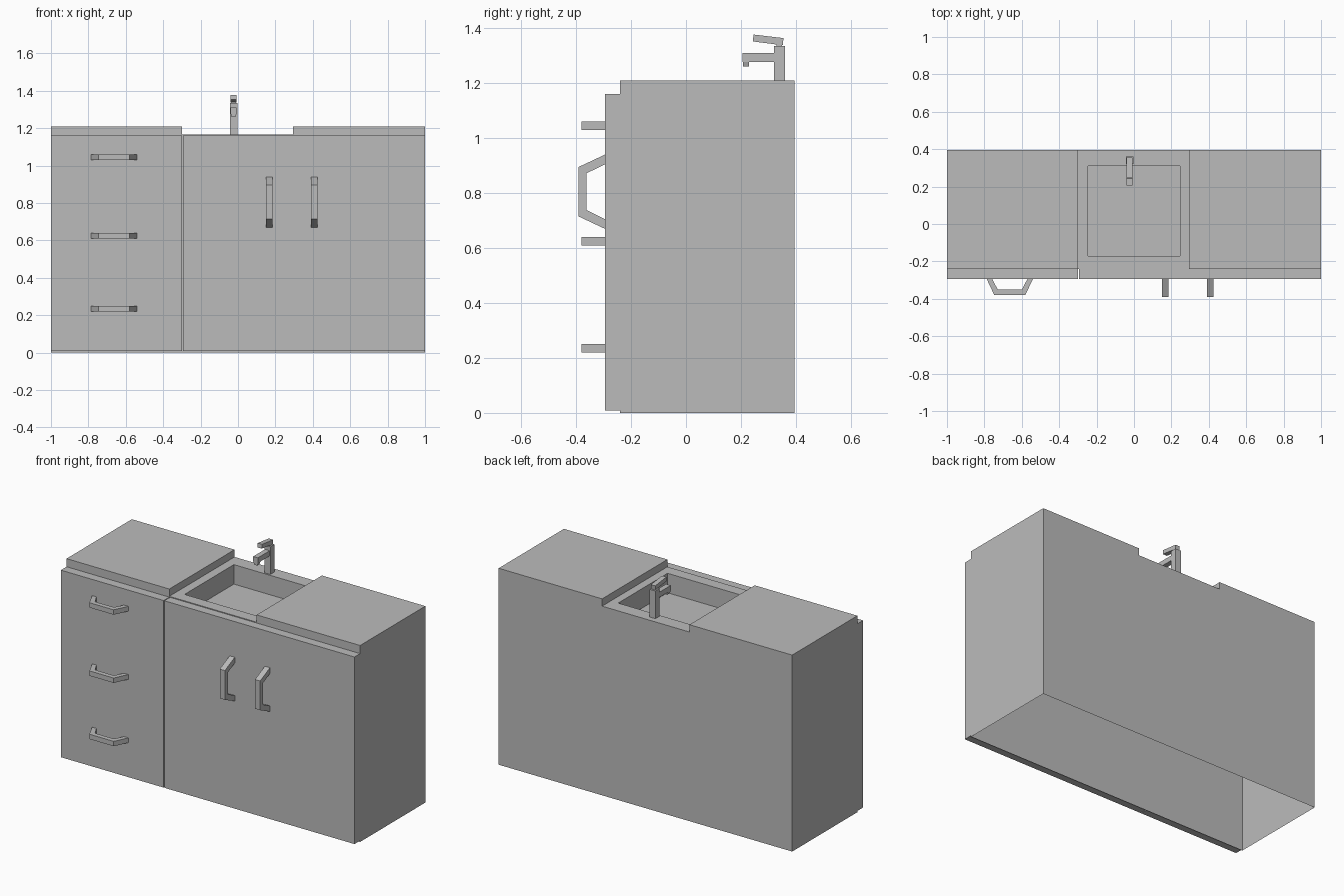
import bpy, bmesh
from mathutils import Vector

if "Cube" in bpy.data.objects:
    bpy.data.objects.remove(bpy.data.objects["Cube"], do_unlink=True)

GREY = (0.5, 0.5, 0.5, 1)
mat = bpy.data.materials.new("plain grey")
mat.use_nodes = True
mat.diffuse_color = GREY
mat.node_tree.nodes["Principled BSDF"].inputs["Base Color"].default_value = GREY


def add_object(name, bm):
    mesh = bpy.data.meshes.new(name)
    bm.to_mesh(mesh)
    bm.free()
    mesh.materials.append(mat)
    obj = bpy.data.objects.new(name, mesh)
    bpy.context.collection.objects.link(obj)
    return obj


def prism(points, offset):
    """Extrude a closed outline along an offset vector."""
    bm = bmesh.new()
    face = bm.faces.new([bm.verts.new(p) for p in points])
    new = bmesh.ops.extrude_face_region(bm, geom=[face], use_keep_orig=True)["geom"]
    verts = [v for v in new if isinstance(v, bmesh.types.BMVert)]
    bmesh.ops.translate(bm, verts=verts, vec=Vector(offset))
    bmesh.ops.recalc_face_normals(bm, faces=bm.faces[:])
    return bm


def box(name, x0, x1, y0, y1, z0, z1):
    outline = [(x0, y0, z0), (x1, y0, z0), (x1, y1, z0), (x0, y1, z0)]
    return add_object(name, prism(outline, (0, 0, z1 - z0)))


# Cabinet shell: stepped worktop outline, open underneath
FRONT, BACK, TOP, DECK = -0.24, 0.395, 1.21, 1.165
outline = [(-1, 0), (-1, TOP), (-0.3, TOP), (-0.3, DECK),
           (0.295, DECK), (0.295, TOP), (1, TOP), (1, 0)]
bm = prism([(x, FRONT, z) for x, z in outline], (0, BACK - FRONT, 0))
under = [f for f in bm.faces if f.calc_center_median().z < 0.001]
bmesh.ops.delete(bm, geom=under, context='FACES_ONLY')

# Sunken basin in the middle deck
deck = next(f for f in bm.faces
            if abs(f.normal.z) > 0.9 and abs(f.calc_center_median().z - DECK) < 0.001)
bmesh.ops.inset_individual(bm, faces=[deck], thickness=0.05)
for v in deck.verts:
    v.co.x = 0.245 if v.co.x > 0 else -0.245
    v.co.y = 0.31 if v.co.y > 0.08 else -0.17
floor = bmesh.ops.extrude_discrete_faces(bm, faces=[deck])["faces"][0]
bmesh.ops.translate(bm, verts=floor.verts[:], vec=(0, 0, -0.12))
add_object("cabinet_with_basin", bm)

# Front panels
PANEL = -0.295
box("drawer_front", -1, -0.3, PANEL, FRONT, 0.008, 1.16)
box("door_front", -0.295, 1, PANEL, FRONT, 0.008, 1.16)


# Angular pull handles: trapezoid bars
def handle(name, centre, upright, depth, width):
    outer, outer_flat, inner, inner_flat = (
        (0.135, 0.09, 0.1, 0.067) if upright else (0.123, 0.083, 0.094, 0.064))
    half = [(outer, 0), (outer_flat, depth), (inner_flat, depth - 0.029), (inner, 0)]
    section = half[:2] + [(-a, d) for a, d in half[1::-1]]
    section += [(-a, d) for a, d in half[:1:-1]] + half[2:]
    x, z = centre
    if upright:
        pts = [(x - width / 2, PANEL - d, z + a) for a, d in section]
        add_object(name, prism(pts, (width, 0, 0)))
    else:
        pts = [(x + a, PANEL - d, z - width / 2) for a, d in section]
        add_object(name, prism(pts, (0, 0, width)))


for label, z in (("top", 1.045), ("middle", 0.625), ("bottom", 0.235)):
    handle(label + "_drawer_handle", (-0.664, z), False, 0.085, 0.03)
for label, x in (("right", 0.167), ("left", 0.407)):
    handle(label + "_door_handle", (x, 0.805), True, 0.096, 0.035)

# Tap: column, spout, tapered nozzle and tilted lever
TAP = -0.024
box("tap_column", TAP - 0.02, TAP + 0.02, 0.32, 0.36, DECK, 1.335)
box("tap_spout", TAP - 0.016, TAP + 0.016, 0.205, 0.32, 1.278, 1.31)
nozzle = [(TAP - 0.016, 0.207, 1.278), (TAP + 0.016, 0.207, 1.278),
          (TAP + 0.01, 0.207, 1.26), (TAP - 0.01, 0.207, 1.26)]
add_object("tap_nozzle", prism(nozzle, (0, 0.023, 0)))
lever = [(TAP - 0.015, y, z) for y, z in
         ((0.243, 1.352), (0.352, 1.338), (0.355, 1.364), (0.246, 1.377))]
add_object("tap_lever", prism(lever, (0.03, 0, 0)))
box("tap_lever_pivot", TAP - 0.011, TAP + 0.011, 0.33, 0.35, 1.33, 1.345)
